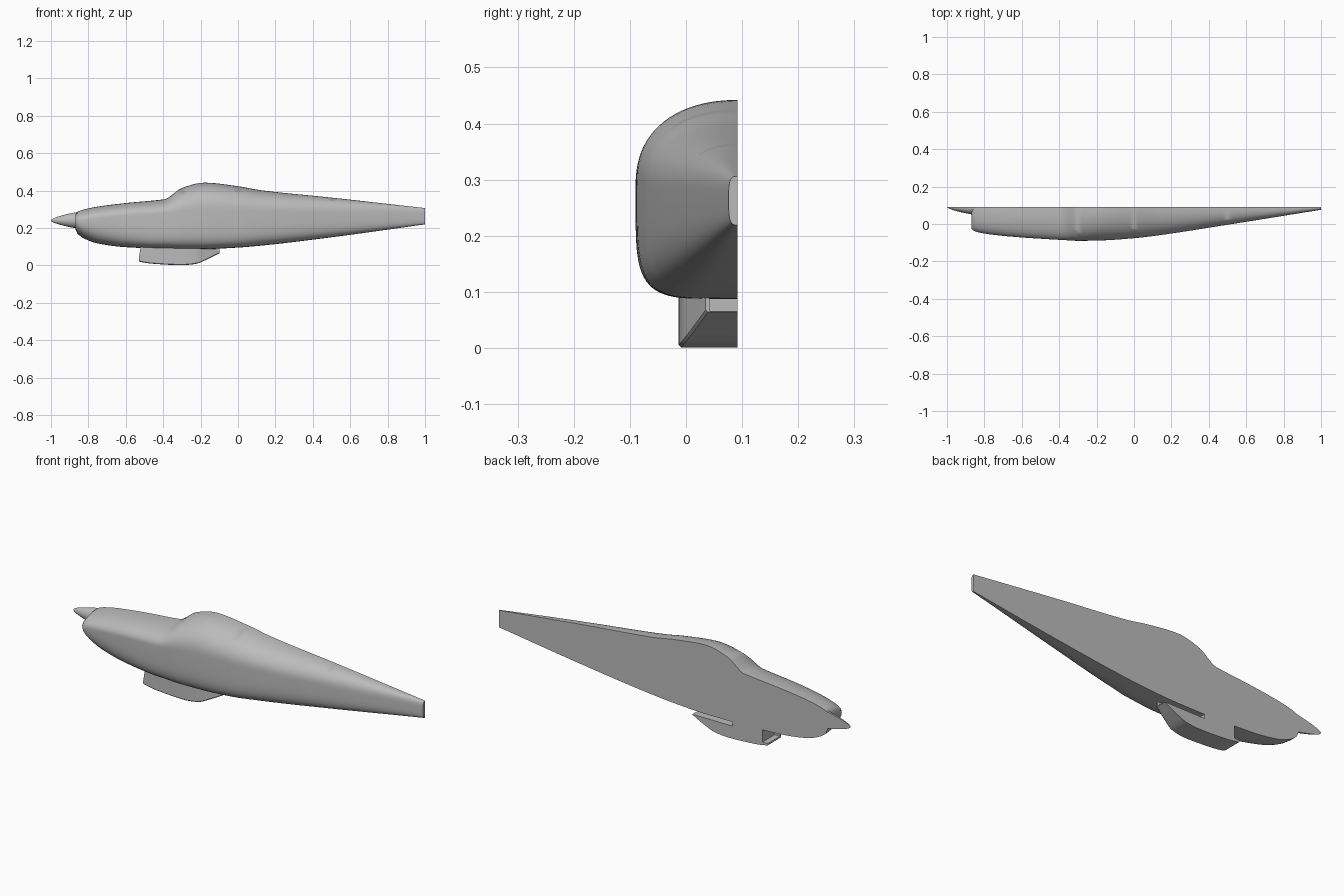
import bpy, bmesh, math

if "Cube" in bpy.data.objects:
    bpy.data.objects.remove(bpy.data.objects["Cube"])

grey = bpy.data.materials.new("plain grey")
grey.use_nodes = True
colour = (0.5, 0.5, 0.5, 1)
grey.diffuse_color = colour
grey.node_tree.nodes["Principled BSDF"].inputs["Base Color"].default_value = colour

CUT = 0.092  # plane where the half body is sliced


def smooth_lookup(table, x):
    """Monotone cubic interpolation of every column of a station table."""
    i = 0
    while i < len(table) - 2 and x > table[i + 1][0]:
        i += 1

    def slope(k, c):
        k0, k1 = max(k - 1, 0), min(k + 1, len(table) - 1)
        secants = [(table[b][c] - table[a][c]) / (table[b][0] - table[a][0])
                   for a, b in ((k0, k), (k, k1)) if a != b]
        if len(secants) == 1:
            return secants[0]
        a, b = secants
        return 2 * a * b / (a + b) if a * b > 0 else 0

    p, q = table[i], table[i + 1]
    h = q[0] - p[0]
    t = (x - p[0]) / h
    return [(1 + 2 * t) * (1 - t) ** 2 * p[c] + t * (1 - t) ** 2 * h * slope(i, c)
            + t * t * (3 - 2 * t) * q[c] + t * t * (t - 1) * h * slope(i + 1, c)
            for c in range(1, len(p))]


def half_section(x, width, top, middle, bottom, round_top, round_low, steps=20):
    """Half of a rounded section, running from the top down to the bottom."""
    ring = []
    for k in range(2 * steps + 1):
        a = math.pi * k / (2 * steps)
        upper = k <= steps
        n = round_top if upper else round_low
        side = abs(math.sin(a)) ** (2 / n)
        rise = abs(math.cos(a)) ** (2 / n) if k != steps else 0
        z = middle + rise * ((top - middle) if upper else (bottom - middle))
        if k in (0, 2 * steps):
            side = 0
        ring.append((x, CUT - width * side, z))
    return ring


def loft(name, rings):
    """Skin the rings, closing the ends and the flat sliced side."""
    bm = bmesh.new()
    rows = [[bm.verts.new(p) for p in ring] for ring in rings]
    for a, b in zip(rows, rows[1:]):
        for j in range(len(a)):
            k = (j + 1) % len(a)
            bm.faces.new((a[j], b[j], b[k], a[k]))
    bm.faces.new(rows[0])
    bm.faces.new(rows[-1][::-1])
    bmesh.ops.recalc_face_normals(bm, faces=bm.faces)
    mesh = bpy.data.meshes.new(name)
    bm.to_mesh(mesh)
    bm.free()
    obj = bpy.data.objects.new(name, mesh)
    bpy.context.collection.objects.link(obj)
    mesh.materials.append(grey)
    return obj


def shade(obj, degrees):
    bpy.ops.object.select_all(action="DESELECT")
    obj.select_set(True)
    bpy.context.view_layer.objects.active = obj
    bpy.ops.object.shade_smooth_by_angle(angle=math.radians(degrees))


# Fuselage: x, half width, top, widest level, bottom, top and bottom squareness
stations = [
    (-0.87, 0.115, 0.268, 0.235, 0.195, 2.2, 2.2),
    (-0.86, 0.126, 0.285, 0.235, 0.172, 2.2, 2.3),
    (-0.83, 0.137, 0.297, 0.24, 0.147, 2.2, 2.5),
    (-0.75, 0.15, 0.314, 0.25, 0.117, 2.3, 3),
    (-0.6, 0.164, 0.333, 0.265, 0.097, 2.3, 4),
    (-0.41, 0.176, 0.351, 0.275, 0.09, 2.3, 5),
    (-0.39, 0.177, 0.354, 0.277, 0.09, 2.3, 5),
    (-0.3, 0.182, 0.414, 0.29, 0.087, 2.2, 5),
    (-0.18, 0.18, 0.442, 0.3, 0.087, 2.2, 5),
    (0, 0.168, 0.423, 0.295, 0.095, 2.2, 5),
    (0.12, 0.154, 0.402, 0.29, 0.105, 2.2, 4.5),
    (0.5, 0.096, 0.362, 0.28, 0.15, 2.4, 4),
    (1, 0.016, 0.306, 0.265, 0.219, 3.5, 3.5),
]
xs = sorted({s[0] for s in stations} | {-0.85 + 0.025 * i for i in range(74)})
fuselage = loft("fuselage", [half_section(x, *smooth_lookup(stations, x)) for x in xs])
shade(fuselage, 35)

# Spinner: a half bullet, blended into the cowling
spinner_rings = []
for i in range(1, 25):
    t = (i / 24) ** 2
    r = t ** 0.6
    spinner_rings.append(half_section(-1 + 0.2 * t, 0.052 * r, 0.24 + 0.056 * r,
                                      0.24, 0.24 - 0.054 * r, 2, 2))
spinner = loft("spinner", spinner_rings)
shade(spinner, 35)

# Belly scoop: x, outer side, bottom, top
scoop_stations = [
    (-0.53, 0.105, 0.021, 0.04),
    (-0.52, 0.105, 0.018, 0.1),
    (-0.45, 0.105, 0.008, 0.11),
    (-0.3, 0.105, 0.001, 0.11),
    (-0.23, 0.1, 0.007, 0.11),
    (-0.16, 0.079, 0.034, 0.11),
    (-0.1, 0.057, 0.064, 0.11),
]
scoop_rings = []
for i in range(44):
    x = -0.53 + 0.01 * i
    width, low, high = smooth_lookup(scoop_stations, x)
    scoop_rings.append([(x, CUT, high), (x, CUT - width, high),
                        (x, CUT - width, low + 0.004),
                        (x, CUT - width + 0.004, low), (x, CUT, low)])
scoop = loft("belly_scoop", scoop_rings)


# Intake and outlet openings
def opening(name, x0, x1, outer, z0, z1):
    cutter = loft(name, [[(x, CUT + 0.05, z0), (x, CUT + 0.05, z1),
                          (x, outer, z1), (x, outer, z0)] for x in (x0, x1)])
    cutter.hide_render = True
    cutter.hide_viewport = True
    cut = scoop.modifiers.new(name, "BOOLEAN")
    cut.operation = "DIFFERENCE"
    cut.solver = "EXACT"
    cut.object = cutter
    return cutter


cutters = [opening("intake_cutter", -0.6, -0.5, -0.006, 0.03, 0.2),
           opening("outlet_cutter", -0.33, 0, 0.042, 0.066, 0.2)]
bpy.context.view_layer.update()

# Bake the openings and drop the cutters
graph = bpy.context.evaluated_depsgraph_get()
baked = bpy.data.meshes.new_from_object(scoop.evaluated_get(graph))
scoop.modifiers.clear()
scoop.data = baked
for cutter in cutters:
    bpy.data.objects.remove(cutter)
shade(scoop, 30)
